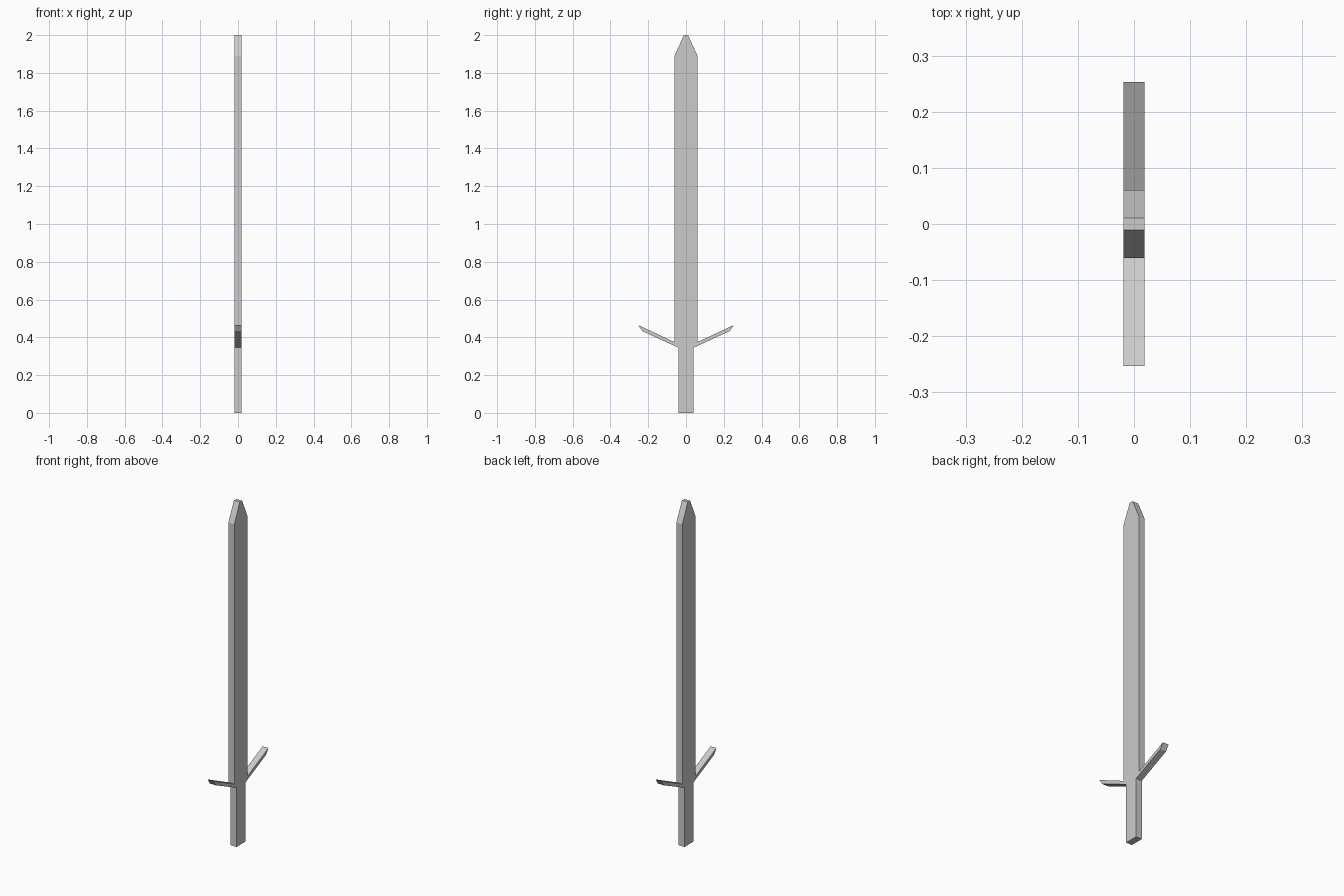
import bpy
import bmesh

if "Cube" in bpy.data.objects:
    bpy.data.objects.remove(bpy.data.objects["Cube"])

HALF_THICKNESS = 0.019

# Right half of the sword outline as (y, z), from pommel to tip
half = [
    (0.04, 0.0),       # grip bottom
    (0.04, 0.345),     # grip meets guard
    (0.232, 0.433),    # guard end, lower corner
    (0.253, 0.465),    # guard end, upper corner
    (0.061, 0.375),    # guard meets blade
    (0.061, 1.89),     # blade shoulder
    (0.011, 2.0),      # blunt tip
]
outline = half + [(-y, z) for y, z in reversed(half)]

# Flat sword: one mirrored outline extruded through its thickness
bm = bmesh.new()
face = bm.faces.new([bm.verts.new((-HALF_THICKNESS, y, z)) for y, z in outline])
ext = bmesh.ops.extrude_face_region(bm, geom=[face], use_keep_orig=True)
moved = [g for g in ext["geom"] if isinstance(g, bmesh.types.BMVert)]
bmesh.ops.translate(bm, verts=moved, vec=(2 * HALF_THICKNESS, 0, 0))
bmesh.ops.recalc_face_normals(bm, faces=bm.faces)

mesh = bpy.data.meshes.new("sword")
bm.to_mesh(mesh)
bm.free()
bpy.context.collection.objects.link(bpy.data.objects.new("sword", mesh))
